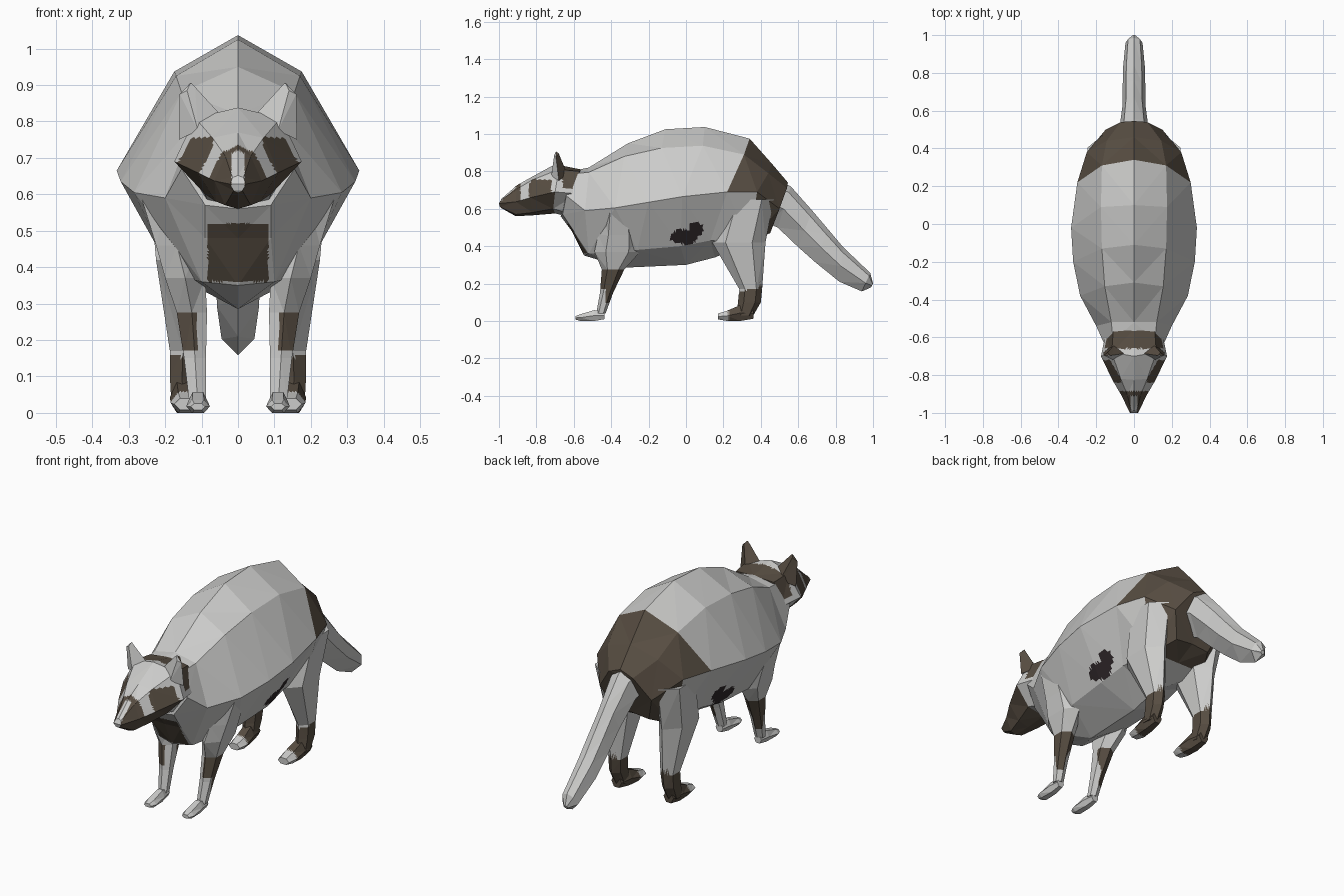
import bpy, bmesh, math
from mathutils import Vector

if "Cube" in bpy.data.objects:
    bpy.data.objects.remove(bpy.data.objects["Cube"])

# Materials: pale fur, brown markings, dark side spot
MATS = []
for name, col in (("pale_fur", (0.60, 0.60, 0.59)),
                  ("brown_fur", (0.095, 0.074, 0.054)),
                  ("dark_spot", (0.026, 0.019, 0.021))):
    m = bpy.data.materials.new(name)
    m.diffuse_color = (*col, 1)
    m.use_nodes = True
    m.node_tree.nodes["Principled BSDF"].inputs["Base Color"].default_value = m.diffuse_color
    MATS.append(m)
PALE, BROWN, DARK = 0, 1, 2


def loft(name, rings, seg=None, paint=None, cuts=0):
    """Skin rings of points; seg(i, j) colours whole faces, paint(centre) colours cut faces."""
    bm = bmesh.new()
    vs = [[bm.verts.new(p) for p in r] for r in rings]
    n = len(vs[0])
    for i in range(len(vs) - 1):
        for j in range(n):
            k = (j + 1) % n
            f = bm.faces.new((vs[i][j], vs[i][k], vs[i + 1][k], vs[i + 1][j]))
            f.material_index = seg(i, j) if seg else PALE
    for i, r in ((0, vs[0]), (len(vs) - 2, vs[-1])):
        bm.faces.new(r).material_index = seg(i, 0) if seg else PALE
    bmesh.ops.recalc_face_normals(bm, faces=bm.faces[:])
    bmesh.ops.triangulate(bm, faces=bm.faces[:])
    if cuts:
        bmesh.ops.subdivide_edges(bm, edges=bm.edges[:], cuts=cuts, use_grid_fill=True)
    if paint:
        for f in bm.faces:
            c = paint(f.calc_center_median())
            if c is not None:
                f.material_index = c
    me = bpy.data.meshes.new(name)
    bm.to_mesh(me)
    bm.free()
    for m in MATS:
        me.materials.append(m)
    ob = bpy.data.objects.new(name, me)
    bpy.context.collection.objects.link(ob)
    return ob


def mirrored(half):
    """Complete a half ring (top to bottom on +x) across x = 0."""
    return list(half) + [(-x, y, z) for x, y, z in reversed(half[1:-1])]


HEX = [(math.cos(math.radians(30 + 60 * k)) / 0.866, math.sin(math.radians(30 + 60 * k)))
       for k in range(6)]


def ring_z(s, z, x0, x1, y0, y1):
    return [(s * ((x0 + x1) / 2 + (x1 - x0) / 2 * a), (y0 + y1) / 2 + (y1 - y0) / 2 * b, z)
            for a, b in HEX]


def ring_y(s, y, x0, x1, z0, z1):
    return [(s * ((x0 + x1) / 2 + (x1 - x0) / 2 * b), y, (z0 + z1) / 2 + (z1 - z0) / 2 * a)
            for a, b in HEX]


# Body: neck to rump, each ring = top, shoulder, widest, lower, belly
body = [
    [(0, -.62, .80), (.11, -.62, .785), (.155, -.64, .67), (.09, -.66, .57), (0, -.67, .56)],
    [(0, -.52, .82), (.12, -.52, .795), (.20, -.54, .59), (.09, -.60, .48), (0, -.61, .48)],
    [(0, -.31, .95), (.155, -.33, .88), (.285, -.38, .605), (.10, -.52, .36), (0, -.545, .35)],
    [(0, -.11, 1.025), (.17, -.13, .925), (.322, -.20, .635), (.18, -.26, .38), (0, -.33, .285)],
    [(0, .10, 1.037), (.175, .09, .937), (.333, -.02, .665), (.19, -.03, .40), (0, 0, .30)],
    [(0, .34, .975), (.17, .31, .89), (.30, .22, .69), (.18, .13, .43), (0, .155, .34)],
    [(0, .46, .84), (.145, .44, .79), (.25, .38, .69), (.16, .34, .42), (0, .34, .42)],
    [(0, .545, .74), (.07, .54, .71), (.15, .50, .60), (.10, .45, .47), (0, .45, .48)],
]


def body_seg(i, j):
    return BROWN if i >= 5 and (j in (0, 1, 6, 7) or i == 6) else PALE


def body_paint(c):
    x = abs(c.x)
    if c.y < -.5 and x < .083 and .36 < c.z < .52:
        return BROWN
    blob = ((c.y + .01) / .075) ** 2 + ((c.z - .45) / .04) ** 2 < 1
    lobe = ((c.y - .055) / .04) ** 2 + ((c.z - .49) / .04) ** 2 < 1
    return DARK if x > .1 and (blob or lobe) else None


loft("body", [mirrored(r) for r in body], body_seg, body_paint, 13)

# Head: back of skull to nose, each ring = top, brow, cheek, jaw, chin
head = [
    [(0, -.56, .81), (.11, -.57, .80), (.15, -.58, .68), (.08, -.60, .57), (0, -.60, .55)],
    [(0, -.70, .838), (.118, -.68, .81), (.175, -.70, .69), (.09, -.71, .60), (0, -.70, .575)],
    [(0, -.825, .77), (.07, -.82, .755), (.112, -.83, .66), (.06, -.82, .58), (0, -.82, .565)],
    [(0, -.905, .725), (.035, -.905, .705), (.065, -.91, .637), (.035, -.91, .57), (0, -.91, .56)],
    [(0, -.988, .652), (.015, -.99, .646), (.022, -1, .628), (.012, -.995, .61), (0, -.99, .605)],
]


def head_seg(i, j):
    return BROWN if j in (2, 3, 4, 5) and i > 0 else PALE


def head_paint(c):
    x = abs(c.x)
    if c.y > -.66 and c.z > .71:                                   # band behind the ears
        return BROWN
    if -.84 < c.y < -.72 and x > .07 and .66 < c.z < .755:         # eye mask
        return BROWN
    if c.y < -.885 and (x > .018 or c.y > -.91):                   # muzzle
        return BROWN
    return None


loft("head", [mirrored(r) for r in head], head_seg, head_paint, 9)


# Tail: ring from top point, bottom point and half width
def tail_ring(top, bot, w):
    t, b = Vector((0, *top)), Vector((0, *bot))
    pts = [t]
    for f, k in ((.15, .7), (.55, 1)):
        p = t.lerp(b, f)
        p.x = w * k
        pts.append(p)
    return mirrored([tuple(p) for p in pts + [b]])


loft("tail", [tail_ring(*r) for r in (
    ((.52, .74), (.44, .52), .085), ((.56, .72), (.49, .50), .075),
    ((.675, .59), (.60, .395), .06), ((.76, .49), (.69, .315), .06),
    ((.84, .395), (.82, .21), .058), ((.985, .257), (.94, .158), .045),
    ((1.0, .20), (.99, .18), .012))])


# Leg colour rules
def fore_paint(c):
    if .17 < c.z < .275 and (abs(c.x) > .112 or c.y > -.385):
        return BROWN
    if .10 < c.z <= .17 and c.y > -.43 and abs(c.x) > .112:
        return BROWN
    return None


def hind_paint(c):
    return BROWN if c.z < .155 + (c.y - .29) * .3 else None


for s, side in ((1, "left"), (-1, "right")):
    # Front legs and feet
    loft("front_leg_" + side, [ring_z(s, *r) for r in (
        (.59, .12, .265, -.45, -.27), (.46, .11, .225, -.47, -.25),
        (.37, .09, .20, -.49, -.245), (.275, .085, .168, -.45, -.33),
        (.15, .088, .148, -.46, -.39), (.04, .088, .135, -.48, -.43))], None, fore_paint, 5)
    loft("front_foot_" + side, [ring_y(s, *r) for r in (
        (-.435, .09, .133, .01, .05), (-.49, .082, .138, .0, .058),
        (-.565, .077, .142, .0, .036), (-.592, .09, .13, .008, .026))])
    # Hind legs and feet
    loft("hind_leg_" + side, [ring_z(s, *r) for r in (
        (.65, .09, .245, .21, .47), (.42, .09, .225, .14, .425),
        (.17, .115, .187, .285, .407), (.10, .12, .187, .278, .40),
        (.03, .12, .183, .27, .36))], None, hind_paint, 5)
    loft("hind_foot_" + side, [ring_y(s, *r) for r in (
        (.36, .122, .18, .012, .07), (.29, .11, .187, .0, .085),
        (.22, .10, .185, .0, .055), (.172, .11, .175, .008, .04))],
        None, lambda c: BROWN if c.y > .225 else None, 4)
    # Ears: pale in front, brown behind
    loft("ear_" + side, [
        [(s * x, y, z) for x, y, z in ring] for ring in (
            ((.045, -.685, .815), (.11, -.72, .775), (.162, -.68, .75), (.10, -.635, .785)),
            ((.118, -.695, .895), (.14, -.705, .885), (.16, -.695, .875), (.14, -.68, .895)),
            ((.128, -.695, .905), (.132, -.698, .903), (.136, -.695, .90), (.132, -.692, .905)))],
        lambda i, j: BROWN if j in (2, 3) else PALE)
